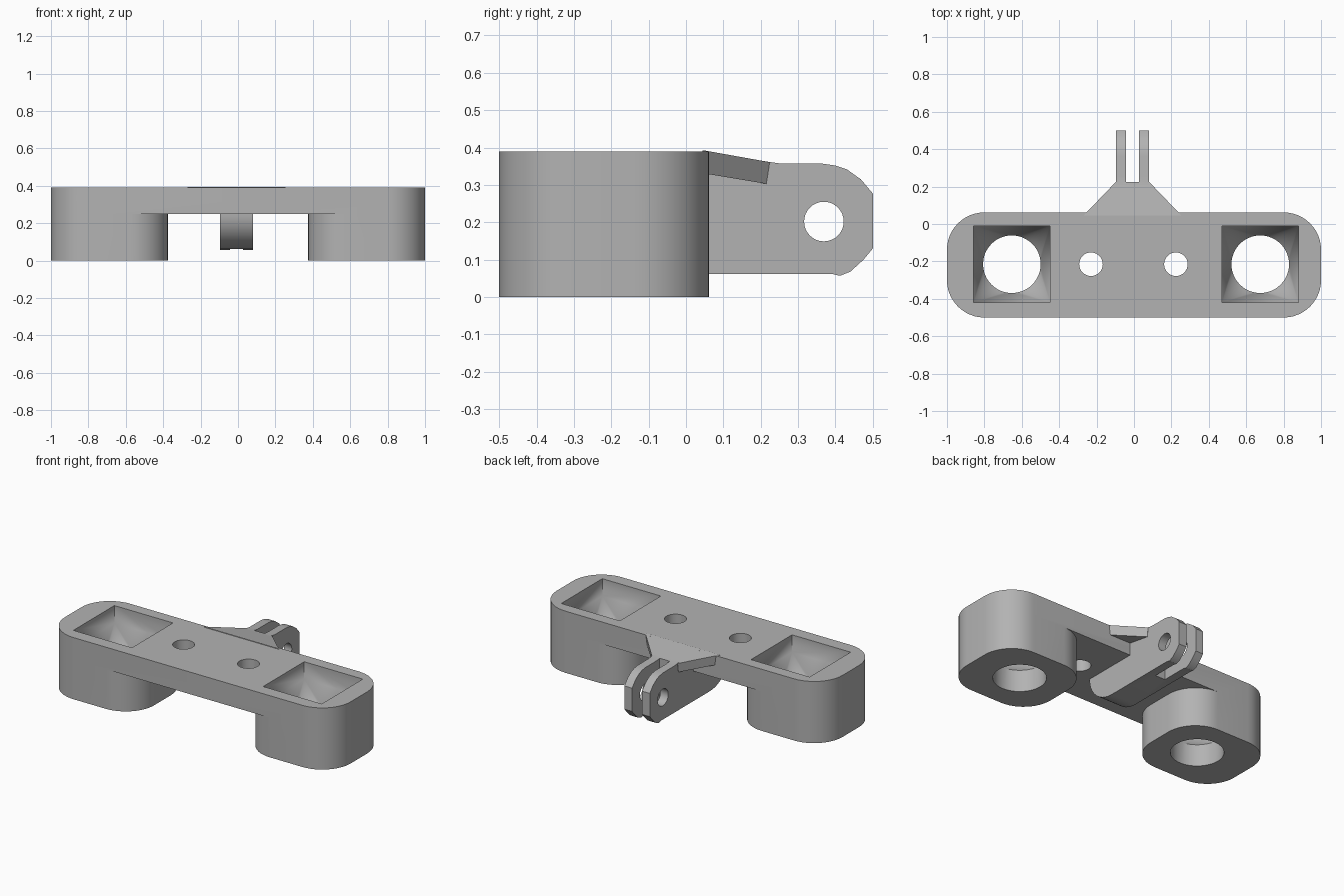
import bpy, bmesh, math
from mathutils import Matrix

if "Cube" in bpy.data.objects:
    bpy.data.objects.remove(bpy.data.objects["Cube"])

grey = bpy.data.materials.new("plain grey")
grey.use_nodes = True
colour = (0.45, 0.45, 0.45, 1)
grey.diffuse_color = colour
grey.node_tree.nodes["Principled BSDF"].inputs["Base Color"].default_value = colour


def make(name, bm):
    bmesh.ops.recalc_face_normals(bm, faces=bm.faces)
    mesh = bpy.data.meshes.new(name)
    bm.to_mesh(mesh)
    bm.free()
    mesh.materials.append(grey)
    ob = bpy.data.objects.new(name, mesh)
    bpy.context.collection.objects.link(ob)
    return ob


def hull(name, points):
    """Convex solid around a set of points."""
    bm = bmesh.new()
    for p in points:
        bm.verts.new(p)
    out = bmesh.ops.convex_hull(bm, input=bm.verts)
    bmesh.ops.delete(bm, geom=list(set(out["geom_interior"])), context="VERTS")
    bmesh.ops.dissolve_limit(bm, angle_limit=0.001, verts=bm.verts, edges=bm.edges)
    return make(name, bm)


def prism(name, outline, low, high, axis="z"):
    """Extrude an outline along z, or a (y, z) outline along x."""
    bm = bmesh.new()
    place = (lambda a, b: (a, b, low)) if axis == "z" else (lambda a, b: (low, a, b))
    face = bm.faces.new([bm.verts.new(place(a, b)) for a, b in outline])
    top = bmesh.ops.extrude_face_region(bm, geom=[face])["geom"]
    shift = (0, 0, high - low) if axis == "z" else (high - low, 0, 0)
    bmesh.ops.translate(bm, vec=shift, verts=[v for v in top if isinstance(v, bmesh.types.BMVert)])
    return make(name, bm)


def arc(cx, cy, rx, ry, start, end, steps):
    angles = [math.radians(start + (end - start) * i / steps) for i in range(steps + 1)]
    return [(cx + rx * math.cos(a), cy + ry * math.sin(a)) for a in angles]


def circle(cx, cy, r, n=48):
    return arc(cx, cy, r, r, 0, 360 - 360 / n, n - 1)


def rounded(x0, x1, y0, y1, r):
    corners = [(x1 - r, y1 - r), (x0 + r, y1 - r), (x0 + r, y0 + r), (x1 - r, y0 + r)]
    return [p for i, (cx, cy) in enumerate(corners) for p in arc(cx, cy, r, r, 90 * i, 90 * i + 90, 12)]


def combine(target, tool, operation):
    mod = target.modifiers.new("join", "BOOLEAN")
    mod.operation, mod.solver, mod.object = operation, "EXACT", tool
    bpy.context.view_layer.objects.active = target
    bpy.ops.object.modifier_apply(modifier=mod.name)
    bpy.data.objects.remove(tool)


FRONT, BACK, TOP, UNDER, MID = -0.5, 0.062, 0.39, 0.25, -0.215

# Bridge plate with a foot under each end
body = prism("mount_body", rounded(-1, 1, FRONT, BACK, 0.2), UNDER, TOP)
for x0, x1 in ((-1, -0.375), (0.375, 1)):
    combine(body, prism("foot", rounded(x0, x1, FRONT, BACK, 0.2), 0, UNDER), "UNION")

# Square pockets that funnel into round holes
for x in (-0.653, 0.675):
    square = [(x + a, MID + b) for a in (-0.205, 0.205) for b in (-0.205, 0.205)]
    ring = circle(x, MID, 0.154)
    points = [(a, b, z) for a, b in square for z in (0.28, 0.5)] + [(a, b, 0.14) for a, b in ring]
    combine(body, hull("pocket_cutter", points), "DIFFERENCE")
    combine(body, prism("hole_cutter", ring, -0.1, 0.16), "DIFFERENCE")

# Screw holes
for x in (-0.23, 0.224):
    combine(body, prism("screw_cutter", circle(x, MID, 0.063, 32), 0, 0.5), "DIFFERENCE")

# Lug curving out from under the plate, with a rounded and pierced end
side = arc(-0.1, 0.25, 0.2, 0.188, 180, 270, 14)
side += [(0.39, 0.062), (0.412, 0.057), (0.44, 0.068), (0.475, 0.1), (0.5, 0.13), (0.5, 0.277)]
side += [(0.468, 0.315), (0.43, 0.342), (0.4, 0.352), (0.365, 0.357), (0.255, 0.357)]
side += [(0.2, 0.365), (0.05, 0.385), (-0.1, 0.385), (-0.3, 0.3)]
lug = prism("hinge_lug", side, -0.097, 0.081, "x")
slot = [(0.225, 0), (0.6, 0), (0.6, 0.5), (0.225, 0.5)]
combine(lug, prism("slot_cutter", slot, -0.043, 0.027, "x"), "DIFFERENCE")
combine(lug, prism("pin_cutter", circle(0.369, 0.202, 0.053, 32), -0.3, 0.3, "x"), "DIFFERENCE")
# Keep the screw holes and pockets clear of the lug; trim it below the plate top
trim = [(-0.5, 0.3), (0.04, 0.3), (0.04, 0.6), (-0.5, 0.6)]
combine(lug, prism("trim_cutter", trim, -0.3, 0.3, "x"), "DIFFERENCE")

# Sloping gusset that flares from the lug to the plate
corners = []
for y, top, low, half in ((0.045, 0.393, 0.333, 0.262), (0.224, 0.361, 0.303, 0.09)):
    corners += [(-0.008 + s * half, y - d, z) for s in (-1, 1) for d, z in ((0, top), (0.009, low))]
gusset = hull("gusset", corners)

for ob in (body, lug, gusset):
    bpy.ops.object.select_all(action="DESELECT")
    ob.select_set(True)
    bpy.context.view_layer.objects.active = ob
    bpy.ops.object.shade_smooth_by_angle(angle=math.radians(25))
